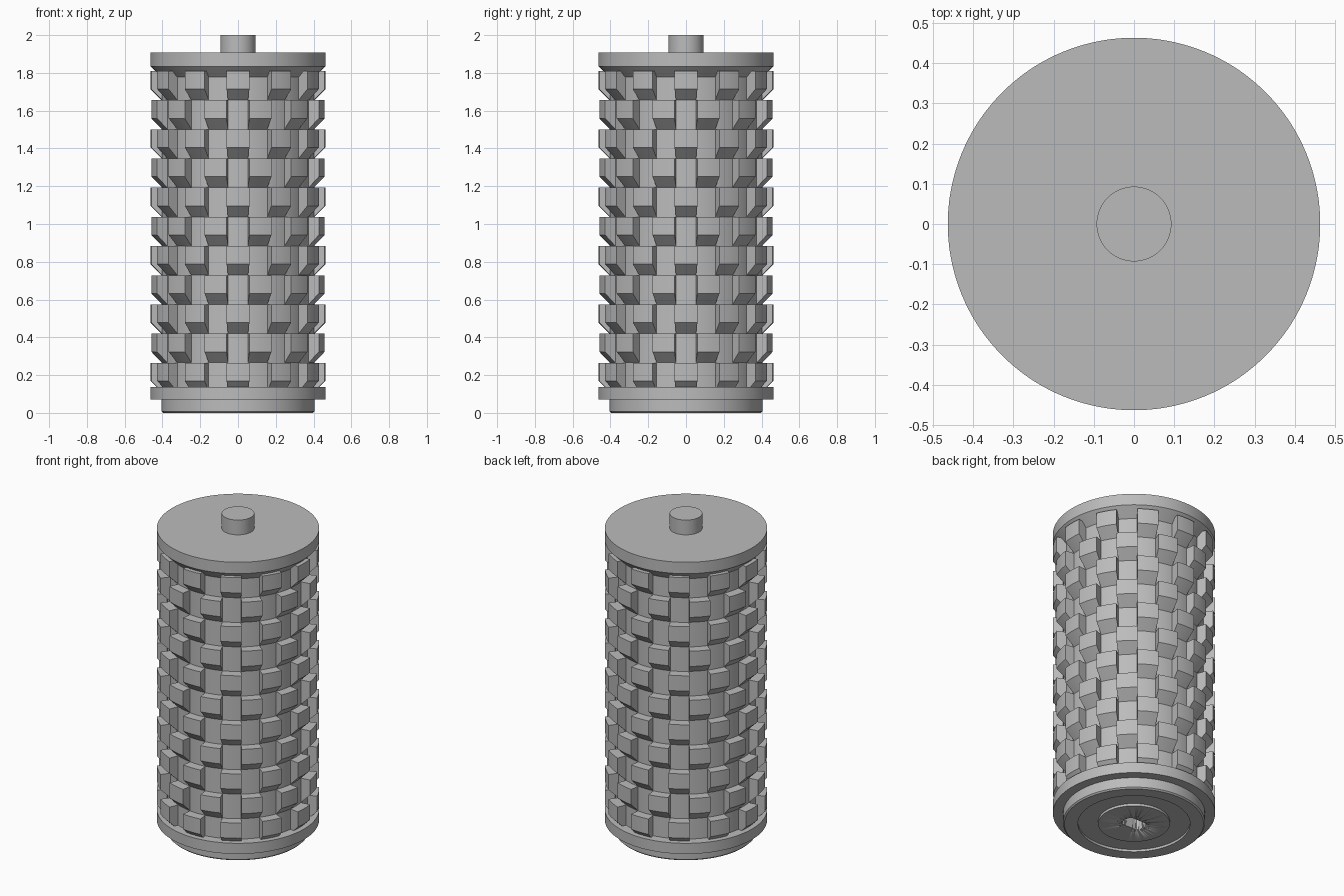
import bpy, bmesh, math

if "Cube" in bpy.data.objects:
    bpy.data.objects.remove(bpy.data.objects["Cube"])

SEGMENTS = 144      # around the full drum
TEETH = 12          # per row
ROWS = 11
PITCH = 0.1545
RADIUS = 0.463
CORE = 0.405
TOP_ROW = 1.81

grey = bpy.data.materials.new("plain grey")
grey.use_nodes = True
grey.diffuse_color = (0.5, 0.5, 0.5, 1)
grey.node_tree.nodes["Principled BSDF"].inputs["Base Color"].default_value = (0.5, 0.5, 0.5, 1)


def finish(bm, name):
    """Turn a bmesh into a smooth-shaded object with sharp edges kept."""
    bmesh.ops.recalc_face_normals(bm, faces=bm.faces)
    mesh = bpy.data.meshes.new(name)
    bm.to_mesh(mesh)
    bm.free()
    mesh.materials.append(grey)
    obj = bpy.data.objects.new(name, mesh)
    bpy.context.collection.objects.link(obj)
    bpy.ops.object.select_all(action="DESELECT")
    obj.select_set(True)
    bpy.context.view_layer.objects.active = obj
    bpy.ops.object.shade_smooth_by_angle(angle=math.radians(25))
    return obj


def lathe(profile, name):
    """Revolve an (r, z) outline whose two ends lie on the axis."""
    bm = bmesh.new()
    rings = []
    for r, z in profile:
        if r == 0:
            rings.append([bm.verts.new((0, 0, z))] * SEGMENTS)
        else:
            angles = [math.tau * i / SEGMENTS for i in range(SEGMENTS)]
            rings.append([bm.verts.new((r * math.cos(a), r * math.sin(a), z)) for a in angles])
    for low, high in zip(rings, rings[1:]):
        for i in range(SEGMENTS):
            j = (i + 1) % SEGMENTS
            corners = dict.fromkeys((low[i], low[j], high[j], high[i]))
            bm.faces.new(list(corners))
    return finish(bm, name)


def add_tooth(bm, centre, top):
    """Sweep a wedge section with a sloped underside through half a tooth spacing."""
    steps = SEGMENTS // TEETH // 2
    width = math.pi / TEETH
    inner = CORE - 0.01
    section = [(inner, top), (RADIUS, top), (RADIUS, top - 0.096), (inner, top - 0.164)]
    rings = []
    for k in range(steps + 1):
        a = centre + width * (k / steps - 0.5)
        rings.append([bm.verts.new((r * math.cos(a), r * math.sin(a), z)) for r, z in section])
    for near, far in zip(rings, rings[1:]):
        for i in range(4):
            j = (i + 1) % 4
            bm.faces.new((near[i], near[j], far[j], far[i]))
    bm.faces.new(rings[0])
    bm.faces.new(rings[-1])


# Drum core, both flanges, lower hub with ring groove, and top shaft
drum = lathe([
    (0, 0), (0.205, 0), (0.205, 0.015), (0.32, 0.015), (0.32, 0),
    (0.397, 0), (CORE, 0.008), (CORE, 0.07),
    (RADIUS, 0.07), (RADIUS, 0.137), (CORE, 0.137),
    (CORE, 1.777), (RADIUS, 1.835), (RADIUS, 1.907),
    (0.093, 1.907), (0.093, 2), (0, 2)], "drum")

# Flat-sided drive socket in the underside
bm = bmesh.new()
outline = []
for i in range(48):
    a = math.tau * i / 48
    y = max(-0.045, min(0.045, 0.07 * math.sin(a)))
    outline.append(bm.verts.new((0.07 * math.cos(a), y, -0.1)))
base = bm.faces.new(outline)
result = bmesh.ops.extrude_face_region(bm, geom=[base])
top_verts = [v for v in result["geom"] if isinstance(v, bmesh.types.BMVert)]
bmesh.ops.translate(bm, verts=top_verts, vec=(0, 0, 0.25))
cutter = finish(bm, "socket_cutter")
cutter.hide_render = True
cutter.hide_set(True)
cut = drum.modifiers.new("drive socket", "BOOLEAN")
cut.operation = "DIFFERENCE"
cut.solver = "EXACT"
cut.object = cutter

# Rows of teeth, every second row turned by half a spacing
for row in range(ROWS):
    bm = bmesh.new()
    for n in range(TEETH):
        add_tooth(bm, math.tau * (n + 0.5 * (row % 2)) / TEETH, TOP_ROW - row * PITCH)
    finish(bm, f"tooth_row_{row + 1}")
